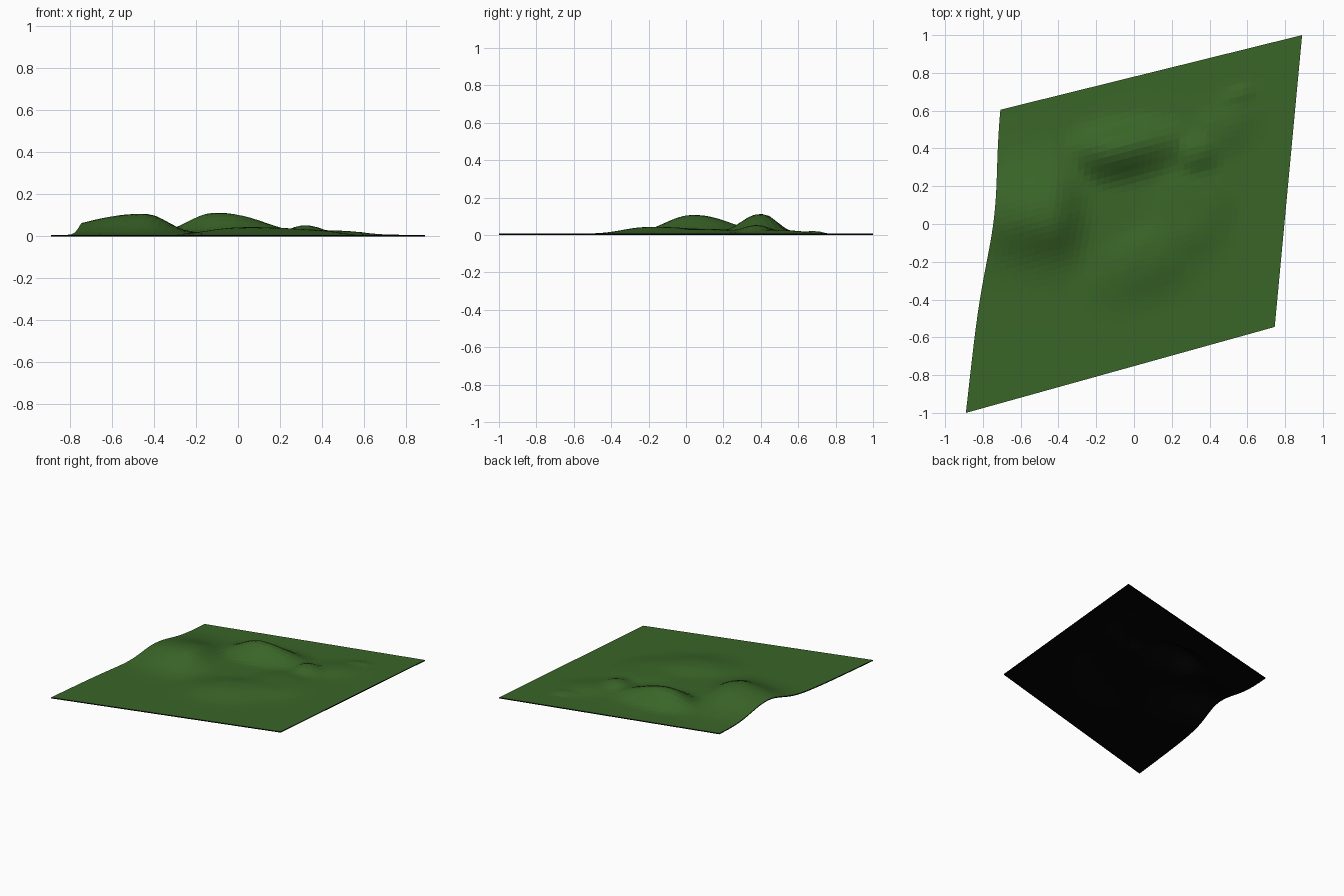
import bpy, bmesh, math
from mathutils import Vector

if "Cube" in bpy.data.objects:
    bpy.data.objects.remove(bpy.data.objects["Cube"])

N = 44  # cells per side


def material(name, rgb):
    m = bpy.data.materials.new(name)
    m.diffuse_color = (*rgb, 1)
    m.use_nodes = True
    m.node_tree.nodes["Principled BSDF"].inputs["Base Color"].default_value = m.diffuse_color
    return m


# hills: centre x, y, turn, radii west, east, south, north, height, steepness
HILLS = [
    (-0.45, 0.04, 0, 0.38, 0.16, 0.20, 0.26, 0.100, 2.2),    # west ridge
    (-0.10, 0.40, 8, 0.19, 0.29, 0.14, 0.11, 0.105, 2.3),    # north hill
    (0.06, -0.17, 30, 0.27, 0.30, 0.18, 0.16, 0.036, 2.6),   # south mound
    (0.28, 0.05, 60, 0.22, 0.25, 0.20, 0.22, 0.024, 4),      # east shelf
    (0.31, 0.38, 0, 0.07, 0.12, 0.11, 0.09, 0.045, 2.5),     # knoll
    (0.45, 0.50, 35, 0.16, 0.20, 0.12, 0.11, 0.020, 2.5),    # tail
    (0.57, 0.69, 20, 0.12, 0.06, 0.06, 0.04, 0.014, 2.5),    # far bump
    (0.05, 0.15, 30, 0.50, 0.45, 0.42, 0.40, 0.012, 4),      # broad rise
]


def height(x, y):
    total = 0
    for cx, cy, turn, west, east, south, north, h, p in HILLS:
        a = math.radians(turn)
        dx, dy = x - cx, y - cy
        u = dx * math.cos(a) + dy * math.sin(a)
        v = dy * math.cos(a) - dx * math.sin(a)
        u /= east if u > 0 else west
        v /= north if v > 0 else south
        total += (h * math.exp(-math.hypot(u, v) ** p)) ** 2.5
    return total ** 0.4


grass = material("grass green", (0.042, 0.130, 0.021))
soil = material("black underside", (0.001, 0.001, 0.001))

# skewed ground sheet between four corners, west edge bowed inward
SW, SE = Vector((-0.89, -1.0)), Vector((0.745, -0.545))
NW, NE = Vector((-0.71, 0.605)), Vector((0.89, 1.0))
bm = bmesh.new()
grid = []
for j in range(N + 1):
    v = j / N
    row = []
    for i in range(N + 1):
        u = i / N
        p = SW.lerp(SE, u).lerp(NW.lerp(NE, u), v)
        p.x += 0.033 * math.exp(-((v - 0.65) / 0.22) ** 2) * (1 - u)
        row.append(bm.verts.new((p.x, p.y, 0.007 + height(p.x, p.y))))
    grid.append(row)
for j in range(N):
    for i in range(N):
        bm.faces.new((grid[j][i], grid[j][i + 1], grid[j + 1][i + 1], grid[j + 1][i]))
mesh = bpy.data.meshes.new("hilly_ground")
bm.to_mesh(mesh)
bm.free()
ground = bpy.data.objects.new("hilly_ground", mesh)
bpy.context.collection.objects.link(ground)
mesh.materials.append(grass)
mesh.materials.append(soil)

# thin dark underside and rim
shell = ground.modifiers.new("underside", 'SOLIDIFY')
shell.thickness = 0.007
shell.offset = -1
shell.material_offset = 1
shell.material_offset_rim = 1
